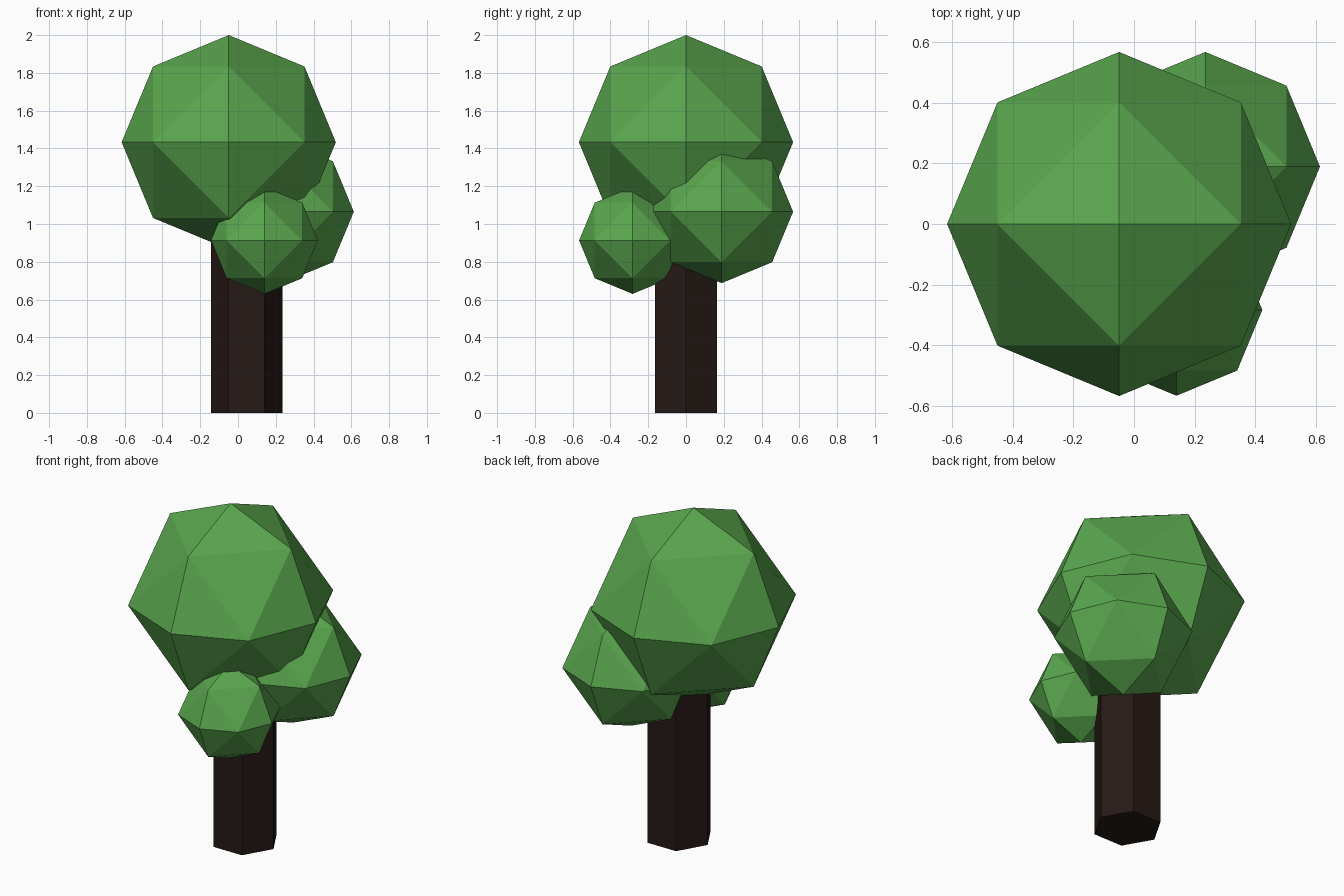
import bpy, bmesh
from math import sin, cos, pi
from itertools import product
from mathutils import Vector

if "Cube" in bpy.data.objects:
    bpy.data.objects.remove(bpy.data.objects["Cube"])


def material(name, rgb):
    m = bpy.data.materials.new(name)
    m.diffuse_color = (*rgb, 1)
    m.use_nodes = True
    m.node_tree.nodes["Principled BSDF"].inputs["Base Color"].default_value = m.diffuse_color
    return m


def add_object(name, bm, mat):
    bmesh.ops.recalc_face_normals(bm, faces=bm.faces)
    mesh = bpy.data.meshes.new(name)
    bm.to_mesh(mesh)
    bm.free()
    mesh.materials.append(mat)
    ob = bpy.data.objects.new(name, mesh)
    bpy.context.collection.objects.link(ob)
    return ob


def foliage(name, centre, radius, mat):
    # once-subdivided octahedron: hull of the axis points and edge midpoints
    bm = bmesh.new()
    for p in product((-1, 0, 1), repeat=3):
        if sum(map(abs, p)) in (1, 2):
            bm.verts.new(Vector(p).normalized() * radius)
    bmesh.ops.convex_hull(bm, input=bm.verts[:])
    add_object(name, bm, mat).location = centre


green = material("leaf_green", (0.10, 0.38, 0.075))
brown = material("bark_brown", (0.019, 0.010, 0.008))

# hexagonal trunk, corners on the x axis, top hidden in the crown
bm = bmesh.new()
ring = [bm.verts.new((0.19 * cos(i * pi / 3), 0.19 * sin(i * pi / 3), 0)) for i in range(6)]
base = bm.faces.new(ring)
top = bmesh.ops.extrude_face_region(bm, geom=[base], use_keep_orig=True)
bmesh.ops.translate(bm, vec=(0, 0, 1.13),
                    verts=[g for g in top["geom"] if isinstance(g, bmesh.types.BMVert)])
add_object("trunk", bm, brown).location = (0.046, 0, 0)

# three overlapping leaf clumps
foliage("crown", (-0.049, 0, 1.433), 0.567, green)
foliage("back_clump", (0.235, 0.189, 1.065), 0.378, green)
foliage("front_clump", (0.14, -0.283, 0.913), 0.283, green)
